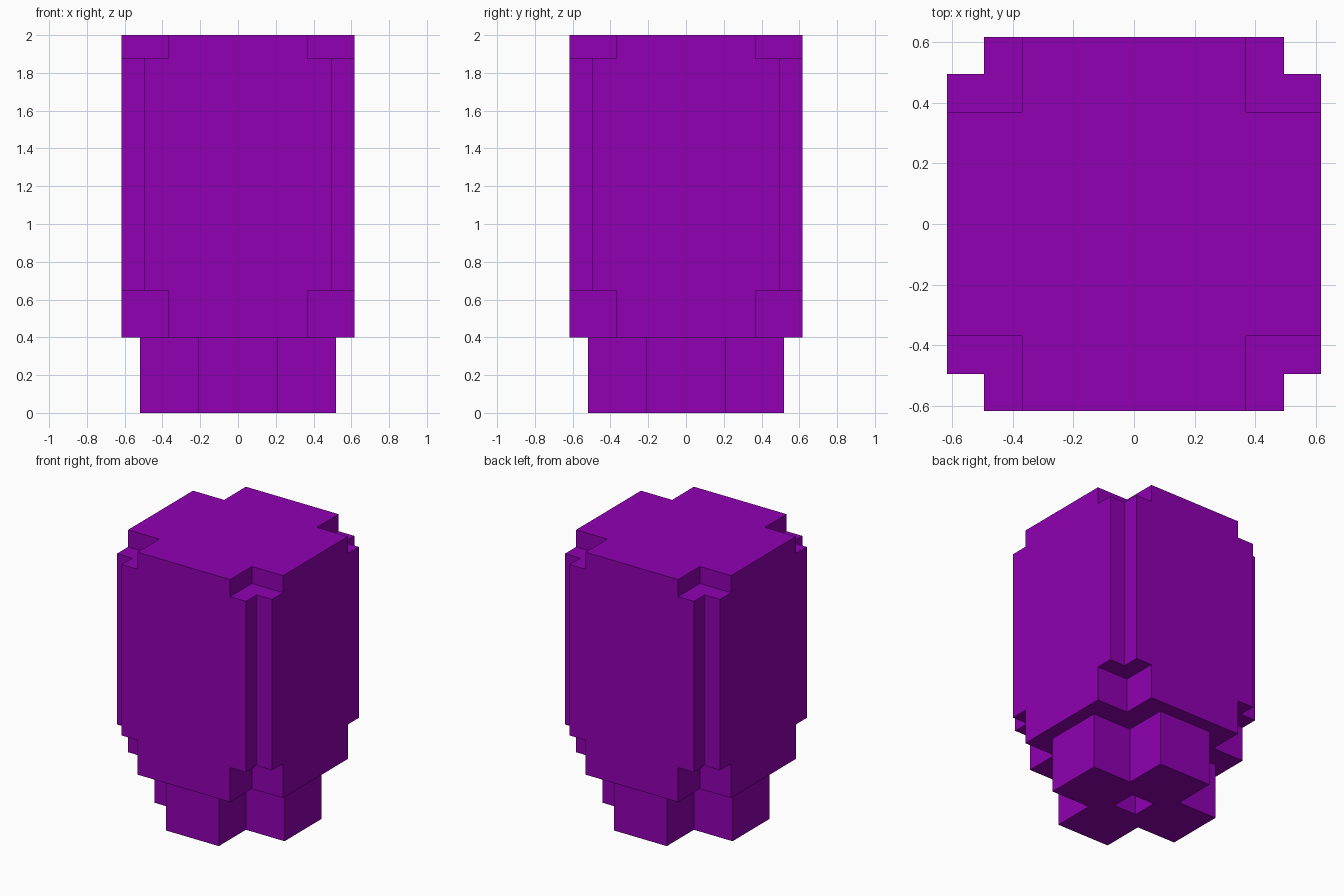
import bpy
import bmesh
from math import radians

default = bpy.data.objects.get("Cube")
if default:
    bpy.data.objects.remove(default, do_unlink=True)

purple = bpy.data.materials.new("vivid purple")
purple.use_nodes = True
colour = (0.28, 0.0, 0.45, 1)
purple.diffuse_color = colour
purple.node_tree.nodes["Principled BSDF"].inputs["Base Color"].default_value = colour


def blocky_solid(name, steps, levels, solid):
    """Closed stepped solid; solid(x, y, z) tells which grid cells are filled."""
    cuts = [-s for s in reversed(steps)] + steps
    axes = (cuts, cuts, levels)

    def filled(cell):
        if any(not 0 <= c < len(a) - 1 for c, a in zip(cell, axes)):
            return False
        x, y, z = ((a[c] + a[c + 1]) / 2 for c, a in zip(cell, axes))
        return solid(abs(x), abs(y), z)

    bm = bmesh.new()
    n = len(cuts) - 1
    for cell in ((i, j, k) for i in range(n) for j in range(n)
                 for k in range(len(levels) - 1)):
        if not filled(cell):
            continue
        for axis in range(3):
            u, v = (axis + 1) % 3, (axis + 2) % 3
            for side in (0, 1):
                beside = list(cell)
                beside[axis] += 2 * side - 1
                if filled(beside):
                    continue
                # Exposed cell side, wound to face outward
                ring = [(0, 0), (1, 0), (1, 1), (0, 1)]
                corners = []
                for du, dv in (ring if side else ring[::-1]):
                    p = list(cell)
                    p[axis] += side
                    p[u] += du
                    p[v] += dv
                    corners.append(bm.verts.new([a[c] for a, c in zip(axes, p)]))
                bm.faces.new(corners)
    bmesh.ops.remove_doubles(bm, verts=bm.verts[:], dist=0.0001)
    # Merge flat neighbouring cells into large clean faces
    bmesh.ops.dissolve_limit(bm, angle_limit=radians(1),
                             verts=bm.verts[:], edges=bm.edges[:])
    mesh = bpy.data.meshes.new(name)
    bm.to_mesh(mesh)
    bm.free()
    mesh.materials.append(purple)
    obj = bpy.data.objects.new(name, mesh)
    bpy.context.collection.objects.link(obj)


# Body: corner notches, deeper at the top rim and the bottom rim
BASE, LOWER, UPPER, TOP = 0.398, 0.646, 1.877, 2.0
SHALLOW, DEEP = 0.495, 0.369


def body_rule(x, y, z):
    notch = SHALLOW if LOWER < z < UPPER else DEEP
    return min(x, y) < notch


blocky_solid("body", [DEEP, SHALLOW, 0.617], [BASE, LOWER, UPPER, TOP], body_rule)

# Foot: cross of four arms around a small square hole
ARM, HOLE = 0.21, 0.09


def foot_rule(x, y, z):
    return min(x, y) < ARM and max(x, y) > HOLE


blocky_solid("cross_foot", [HOLE, ARM, 0.518], [0, BASE], foot_rule)
